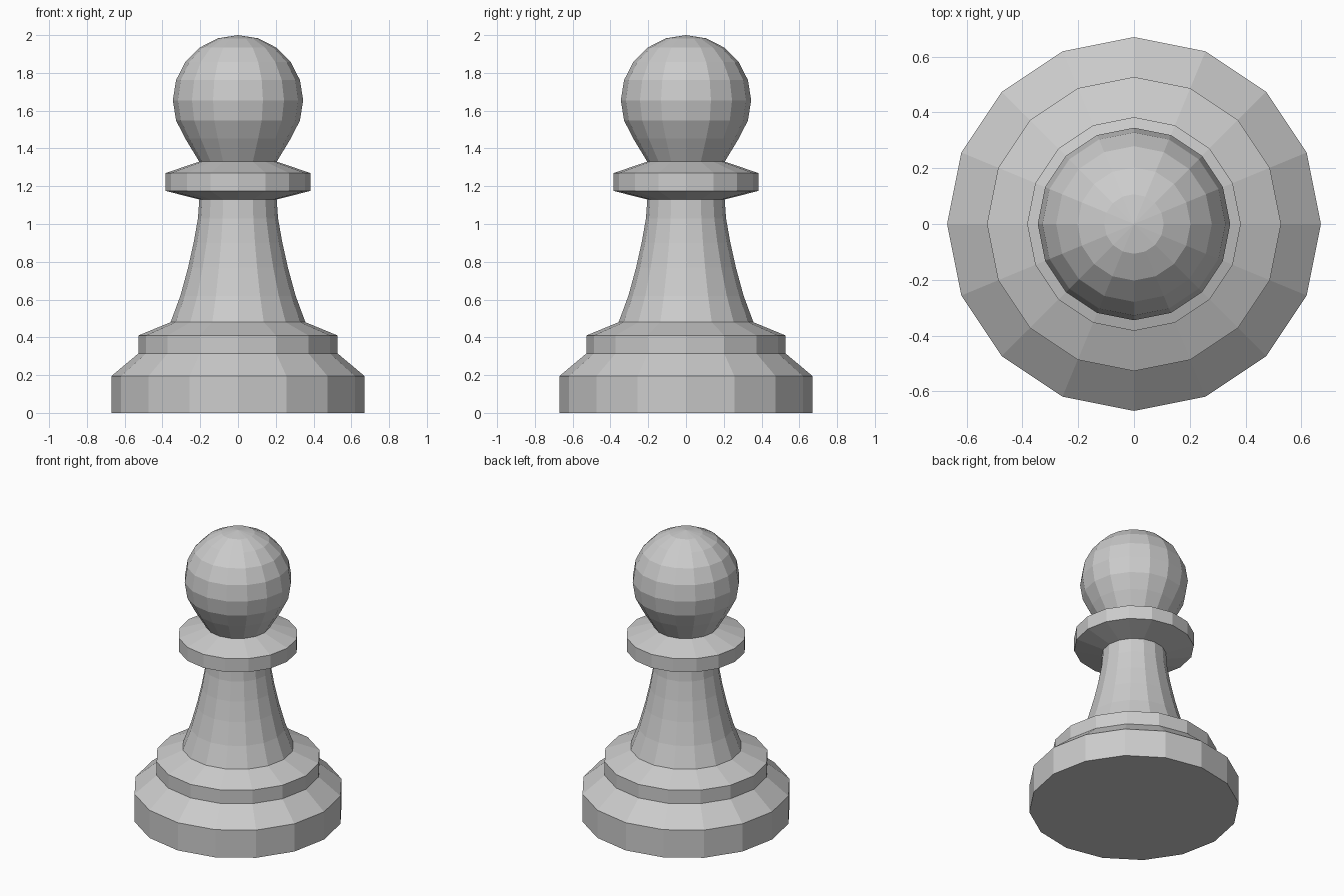
import bpy, bmesh
from math import sin, cos, pi, radians

SIDES = 16

cube = bpy.data.objects.get("Cube")
if cube:
    bpy.data.objects.remove(cube, do_unlink=True)

grey = bpy.data.materials.new("plain grey")
grey.use_nodes = True
colour = (0.6, 0.6, 0.6, 1)
grey.diffuse_color = colour
grey.node_tree.nodes["Principled BSDF"].inputs["Base Color"].default_value = colour


def lathe(name, profile):
    """Turn a (radius, height) profile, listed bottom to top, into a faceted solid part."""
    bm = bmesh.new()
    rings = []
    for r, z in profile:
        if r == 0:
            rings.append([bm.verts.new((0, 0, z))] * SIDES)
        else:
            angles = [2 * pi * i / SIDES for i in range(SIDES)]
            rings.append([bm.verts.new((r * cos(a), r * sin(a), z)) for a in angles])
    for low, high in zip(rings, rings[1:]):
        for i in range(SIDES):
            j = (i + 1) % SIDES
            corners = dict.fromkeys((low[i], low[j], high[j], high[i]))
            bm.faces.new(list(corners))
    mesh = bpy.data.meshes.new(name)
    bm.to_mesh(mesh)
    bm.free()
    mesh.materials.append(grey)
    obj = bpy.data.objects.new(name, mesh)
    bpy.context.collection.objects.link(obj)
    return obj


# Shared joint rings keep the stacked parts closed without hidden faces
foot, waist, neck = (0.357, 0.48), (0.205, 1.13), (0.205, 1.33)

# Stepped base with a flat underside
lathe("base", [(0, 0), (0.67, 0), (0.67, 0.195), (0.527, 0.315), (0.527, 0.41), foot])

# Concave tapering column
lathe("column", [foot, (0.305, 0.62), (0.264, 0.77), (0.235, 0.9), (0.212, 1.03), waist])

# Bevelled collar
lathe("collar", [waist, (0.383, 1.175), (0.383, 1.27), neck])

# Ball head that narrows straight into the collar
R, CENTRE = 0.345, 1.655
ball = [(R * cos(radians(a)), CENTRE + R * sin(radians(a))) for a in range(-36, 90, 18)]
lathe("head", [neck] + ball + [(0, CENTRE + R)])
